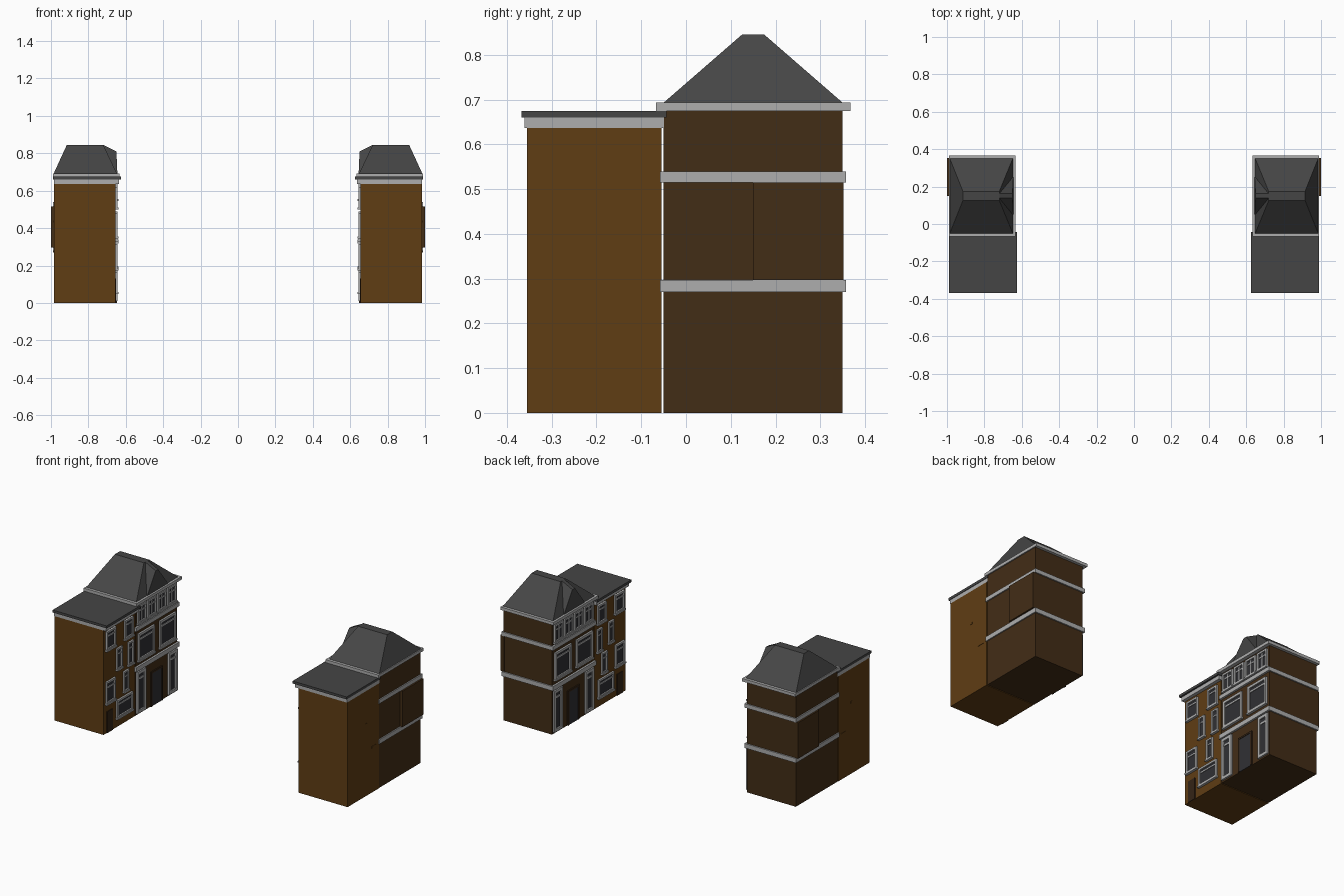
import bpy, bmesh
from mathutils import Vector

if "Cube" in bpy.data.objects:
    bpy.data.objects.remove(bpy.data.objects["Cube"])


def material(name, r, g, b):
    m = bpy.data.materials.new(name)
    m.diffuse_color = (r, g, b, 1)
    m.use_nodes = True
    m.node_tree.nodes["Principled BSDF"].inputs["Base Color"].default_value = m.diffuse_color
    return m


BRICK = material("light_brick", 0.115, 0.047, 0.007)
DARK_BRICK = material("dark_brick", 0.055, 0.026, 0.008)
ROOF = material("slate", 0.06, 0.06, 0.06)
TRIM = material("stone_trim", 0.42, 0.42, 0.42)
GLASS = material("dark_glass", 0.03, 0.03, 0.035)
WOOD = material("door_wood", 0.035, 0.018, 0.008)


def finish(name, bm, mat):
    """Make a part; its twin across the street comes from a mirror at x = 0."""
    bmesh.ops.recalc_face_normals(bm, faces=bm.faces[:])
    me = bpy.data.meshes.new(name)
    bm.to_mesh(me)
    bm.free()
    me.materials.append(mat)
    ob = bpy.data.objects.new(name, me)
    bpy.context.collection.objects.link(ob)
    ob.modifiers.new("twin_house", 'MIRROR').use_mirror_merge = False
    return ob


def add_box(bm, x0, x1, y0, y1, z0, z1):
    lo, hi = Vector((x0, y0, z0)), Vector((x1, y1, z1))
    for v in bmesh.ops.create_cube(bm, size=1)["verts"]:
        v.co = (lo + hi) / 2 + v.co * (hi - lo)


def boxes(name, mat, *dims):
    bm = bmesh.new()
    for d in dims:
        add_box(bm, *d)
    return finish(name, bm, mat)


def hull(name, mat, pts):
    bm = bmesh.new()
    for p in pts:
        bm.verts.new(p)
    bmesh.ops.convex_hull(bm, input=bm.verts[:])
    return finish(name, bm, mat)


def rect(x0, x1, y0, y1, z):
    return [(x, y, z) for x in (x0, x1) for y in (y0, y1)]


WALL = 0.655  # street facade plane


def window(name, y0, y1, z0, z1, t=0.012, transom=0.7, mullions=0, sill=True):
    """Framed window on the street facade."""
    f, b = WALL - 0.011, WALL + 0.004
    bars = [(f, b, y0, y0 + t, z0, z1), (f, b, y1 - t, y1, z0, z1),
            (f, b, y0 + t, y1 - t, z0, z0 + t), (f, b, y0 + t, y1 - t, z1 - t, z1)]
    if transom:
        zt = z0 + (z1 - z0) * transom
        bars.append((f + 0.004, b, y0 + t, y1 - t, zt, zt + t * 0.6))
    for i in range(mullions):
        ym = y0 + (y1 - y0) * (i + 1) / (mullions + 1)
        bars.append((f + 0.004, b, ym - t / 3, ym + t / 3, z0 + t, z1 - t))
    if sill:
        bars.append((f - 0.004, b, y0 - 0.004, y1 + 0.004, z0 - 0.006, z0 + 0.004))
    boxes(name + "_frame", TRIM, *bars)
    boxes(name + "_pane", GLASS, (WALL - 0.003, b, y0 + t / 2, y1 - t / 2, z0 + t / 2, z1 - t / 2))


# Low flat-roofed house
boxes("low_house_walls", BRICK, (WALL, 0.985, -0.355, -0.055, 0, 0.637))
boxes("low_house_cornice", TRIM, (0.635, 0.985, -0.361, -0.049, 0.637, 0.66))
boxes("low_house_roof", ROOF, (0.625, 0.988, -0.368, -0.044, 0.66, 0.675))
boxes("low_house_rear_ledges", BRICK, (0.98, 0.987, -0.19, -0.172, 0.43, 0.441),
      (0.98, 0.987, -0.125, -0.075, 0.27, 0.28))

for i, w in enumerate([(-0.335, -0.245, 0.505, 0.62), (-0.16, -0.08, 0.505, 0.62),
                       (-0.338, -0.25, 0.18, 0.315), (-0.235, -0.085, 0.055, 0.165)]):
    window(f"low_house_window_{i}", *w)
for i, w in enumerate([(-0.235, -0.185, 0.35, 0.48), (-0.125, -0.075, 0.335, 0.475),
                       (-0.17, -0.12, 0.19, 0.315)]):
    window(f"low_house_slim_window_{i}", *w, t=0.01)
boxes("low_house_door", WOOD, (WALL - 0.004, WALL, -0.325, -0.27, 0, 0.13))

# Tall house walls, rear bay and stone bands
boxes("tall_house_walls", DARK_BRICK, (WALL, 0.983, -0.05, 0.35, 0, 0.676))
boxes("tall_house_rear_bay", DARK_BRICK, (0.975, 1.0, 0.15, 0.352, 0.297, 0.515))
for name, z0, z1, g in (("lower_band", 0.27, 0.297, 0.008),
                        ("upper_band", 0.515, 0.539, 0.008),
                        ("top_cornice", 0.675, 0.693, 0.017)):
    boxes(name, TRIM, (WALL - g - 0.004, 0.99, -0.05 - min(g, 0.017), 0.35 + g, z0, z1))

# Hipped roof with a street-side gable
hull("tall_house_roof", ROOF,
     rect(0.648, 0.985, -0.05, 0.35, 0.693) + rect(0.72, 0.915, 0.125, 0.175, 0.845))
hull("roof_gable", ROOF, rect(0.645, 0.74, 0.05, 0.25, 0.693)
     + rect(0.65, 0.66, 0.138, 0.162, 0.81) + rect(0.72, 0.73, 0.138, 0.162, 0.845))

# Tall house ground floor: shop windows, door and surround
window("shop_window_south", -0.042, 0.04, 0.01, 0.262, t=0.018, transom=0.8, sill=False)
window("shop_window_north", 0.26, 0.342, 0.01, 0.262, t=0.018, transom=0.8, sill=False)
boxes("front_door", GLASS, (WALL - 0.004, WALL, 0.105, 0.195, 0, 0.2))
boxes("door_surround", WOOD, (WALL - 0.007, WALL, 0.095, 0.105, 0, 0.21),
      (WALL - 0.007, WALL, 0.195, 0.205, 0, 0.21), (WALL - 0.007, WALL, 0.105, 0.195, 0.2, 0.21))

# First floor pair and second floor row
for i, y in enumerate((-0.03, 0.175)):
    window(f"first_floor_window_{i}", y, y + 0.155, 0.325, 0.49, t=0.015, transom=0.75)
for i in range(4):
    y = -0.035 + i * 0.096
    window(f"second_floor_window_{i}", y, y + 0.082, 0.552, 0.662, mullions=1, transom=0.65)
